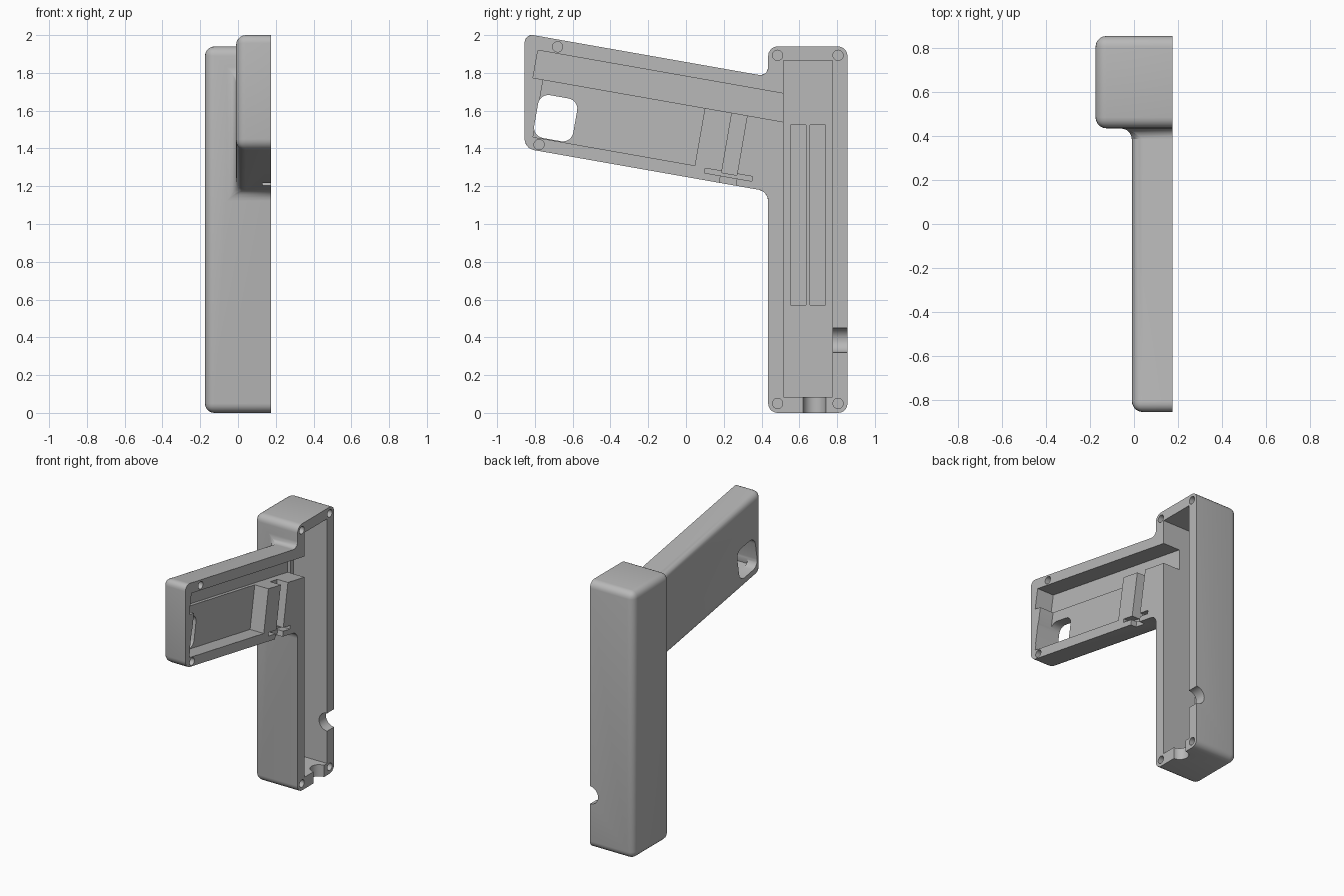
import bpy, bmesh, math
from mathutils import Matrix, Vector

if "Cube" in bpy.data.objects:
    bpy.data.objects.remove(bpy.data.objects["Cube"], do_unlink=True)

OPEN = 0.175    # x of the flat, open parting face
ROUND = 0.05    # outer edge rounding

grey = bpy.data.materials.new("warm_grey_plastic")
grey.use_nodes = True
colour = (0.48, 0.48, 0.48, 1)
grey.diffuse_color = colour
grey.node_tree.nodes["Principled BSDF"].inputs["Base Color"].default_value = colour


def finish(bm, name):
    bmesh.ops.recalc_face_normals(bm, faces=bm.faces)
    mesh = bpy.data.meshes.new(name)
    bm.to_mesh(mesh)
    bm.free()
    obj = bpy.data.objects.new(name, mesh)
    bpy.context.collection.objects.link(obj)
    mesh.materials.append(grey)
    return obj


def prism(name, outline, x0, x1):
    """Extrude a side outline of (y, z) points from x0 to x1."""
    bm = bmesh.new()
    face = bm.faces.new([bm.verts.new((x0, y, z)) for y, z in outline])
    ext = bmesh.ops.extrude_face_region(bm, geom=[face])["geom"]
    verts = [v for v in ext if isinstance(v, bmesh.types.BMVert)]
    bmesh.ops.translate(bm, verts=verts, vec=(x1 - x0, 0, 0))
    return finish(bm, name)


def strip(name, a, b, width, depth):
    """Slot cutter running from a to b, sunk into the open face."""
    a, b = Vector(a), Vector(b)
    d = (b - a).normalized()
    n = Vector((-d.y, d.x)) * width / 2
    return prism(name, [a - n, b - n, b + n, a + n], OPEN - depth, OPEN + 0.1)


def cylinder(name, radius, length, centre, axis):
    bm = bmesh.new()
    rot = Matrix.Identity(4) if axis == "Z" else Matrix.Rotation(
        math.pi / 2, 4, "Y" if axis == "X" else "X")
    bmesh.ops.create_cone(bm, cap_ends=True, segments=32, radius1=radius,
                          radius2=radius, depth=length,
                          matrix=Matrix.Translation(centre) @ rot)
    return finish(bm, name)


def boolean(target, tool, operation="DIFFERENCE"):
    mod = target.modifiers.new(operation.lower(), "BOOLEAN")
    mod.operation, mod.solver, mod.object = operation, "EXACT", tool
    bpy.ops.object.select_all(action="DESELECT")
    bpy.context.view_layer.objects.active = target
    target.select_set(True)
    bpy.ops.object.modifier_apply(modifier=mod.name)
    bpy.data.objects.remove(tool, do_unlink=True)


# Grip and tilted arm joined into one body
body = prism("half_shell", [(0.435, 0), (0.855, 0), (0.855, 1.94), (0.435, 1.94)],
             -OPEN, OPEN)
slope = math.tan(math.radians(10))
reach = 1.4 * slope
arm = prism("arm", [(-0.855, 1.4), (0.545, 1.4 - reach),
                    (0.545, 2.008 - reach), (-0.855, 2.008)], -0.01, OPEN)
boolean(body, arm, "UNION")

# Round every edge except those lying on the open face
bm = bmesh.new()
bm.from_mesh(body.data)
bmesh.ops.remove_doubles(bm, verts=bm.verts, dist=0.0001)
bmesh.ops.dissolve_limit(bm, angle_limit=0.01, verts=bm.verts, edges=bm.edges)
edges = [e for e in bm.edges if any(v.co.x < OPEN - 0.001 for v in e.verts)]
bmesh.ops.bevel(bm, geom=edges, offset=ROUND, offset_type="OFFSET", segments=5,
                profile=0.5, affect="EDGES", clamp_overlap=True)
bm.to_mesh(body.data)
bm.free()

# Hollow in the grip, with two shallow grooves on its floor
cuts = [prism("grip_hollow", [(0.515, 0.085), (0.775, 0.085),
                              (0.775, 1.865), (0.515, 1.865)], -0.095, 0.3)]
for y in (0.593, 0.698):
    cuts.append(strip("groove", (y, 0.57), (y, 1.525), 0.082, 0.29))

# Long channel, pocket and trigger slots in the arm
cuts += [
    strip("channel", (-0.797, 1.847), (0.6, 1.601), 0.148, 0.135),
    strip("pocket", (-0.781, 1.623), (0.075, 1.472), 0.33, 0.11),
    strip("switch_slot", (0.29, 1.62), (0.229, 1.265), 0.082, 0.085),
    strip("cross_slot", (0.1, 1.283), (0.35, 1.239), 0.025, 0.06),
    strip("exit_slot", (0.23, 1.27), (0.209, 1.15), 0.088, 0.045),
]

# Rounded window through the arm
outline = []
for quarter, (sy, sz) in enumerate([(1, 1), (-1, 1), (-1, -1), (1, -1)]):
    for step in range(7):
        t = math.radians(quarter * 90 + step * 15)
        p = Vector((sy * 0.05 + 0.055 * math.cos(t), sz * 0.06 + 0.055 * math.sin(t)))
        outline.append(Matrix.Rotation(math.radians(-10), 2) @ p + Vector((-0.69, 1.56)))
cuts.append(prism("window", outline, -0.3, 0.3))

# Half-round cable notches at the bottom and the back
cuts.append(cylinder("bottom_notch", 0.06, 0.2, (OPEN, 0.68, 0.03), "Z"))
cuts.append(cylinder("back_notch", 0.065, 0.2, (OPEN, 0.84, 0.385), "Y"))

# Screw holes
for y, z in [(0.485, 1.893), (0.805, 1.893), (0.485, 0.05), (0.805, 0.05),
             (-0.68, 1.938), (-0.778, 1.42)]:
    cuts.append(cylinder("screw_hole", 0.027, 0.2, (OPEN, y, z), "X"))

for cutter in cuts:
    boolean(body, cutter)

bpy.ops.object.shade_smooth_by_angle(angle=math.radians(30))
